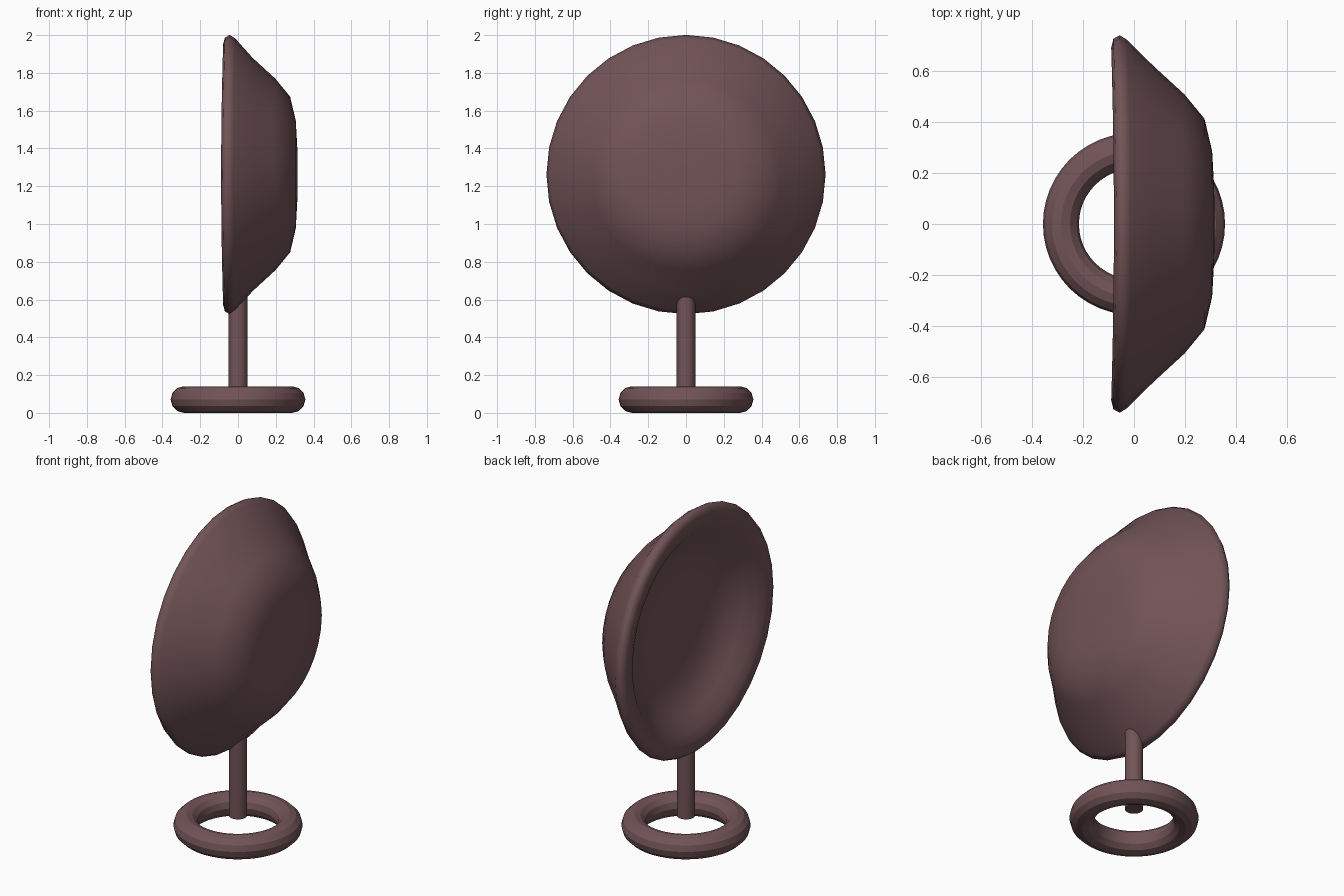
import bpy, bmesh, math

if "Cube" in bpy.data.objects:
    bpy.data.objects.remove(bpy.data.objects["Cube"])

mat = bpy.data.materials.new("dark mauve brown")
mat.diffuse_color = (0.168, 0.088, 0.096, 1)
mat.use_nodes = True
mat.node_tree.nodes["Principled BSDF"].inputs["Base Color"].default_value = mat.diffuse_color


def finish(obj, name, angle=60):
    obj.name = name
    obj.data.materials.clear()
    obj.data.materials.append(mat)
    bpy.ops.object.select_all(action='DESELECT')
    obj.select_set(True)
    bpy.context.view_layer.objects.active = obj
    bpy.ops.object.shade_smooth_by_angle(angle=math.radians(angle))


# base ring
bpy.ops.mesh.primitive_torus_add(major_radius=0.286, minor_radius=0.0705,
                                 major_segments=48, minor_segments=12,
                                 location=(0, 0, 0.0705))
finish(bpy.context.object, "base_ring", 28)

# stem, hanging just above the middle of the ring
z0, z1 = 0.126, 0.63
bpy.ops.mesh.primitive_cylinder_add(vertices=32, radius=0.05, depth=z1 - z0,
                                    location=(0, 0, (z0 + z1) / 2))
finish(bpy.context.object, "stem")

# dish: closed profile (x, radius) from back centre, over the rim, to inner centre
profile = [(0.315, 0), (0.314, 0.14), (0.306, 0.285), (0.276, 0.412),
           (0.198, 0.507), (0.078, 0.617), (-0.02, 0.72), (-0.05, 0.739),
           (-0.075, 0.725), (-0.084, 0.69), (-0.076, 0.65), (-0.055, 0.60),
           (-0.005, 0.535), (0.04, 0.47), (0.072, 0.39), (0.09, 0.29),
           (0.098, 0.15), (0.1, 0)]
SEG, CZ = 32, 1.262
bm = bmesh.new()
rings = []
for x, r in profile:
    if r == 0:
        rings.append([bm.verts.new((x, 0, CZ))] * SEG)
        continue
    ring = []
    for i in range(SEG):
        a = 2 * math.pi * i / SEG
        # the rim is very slightly saddle shaped
        warp = 0.006 * math.cos(2 * a) * (r / 0.735) ** 2 if x < 0 else 0
        ring.append(bm.verts.new((x + warp, r * math.sin(a), CZ + r * math.cos(a))))
    rings.append(ring)
for p, q in zip(rings, rings[1:]):
    for i in range(SEG):
        j = (i + 1) % SEG
        bm.faces.new(dict.fromkeys((p[i], p[j], q[j], q[i])))
bmesh.ops.recalc_face_normals(bm, faces=bm.faces)
mesh = bpy.data.meshes.new("dish")
bm.to_mesh(mesh)
bm.free()
dish = bpy.data.objects.new("dish", mesh)
bpy.context.collection.objects.link(dish)
finish(dish, "dish", 75)
